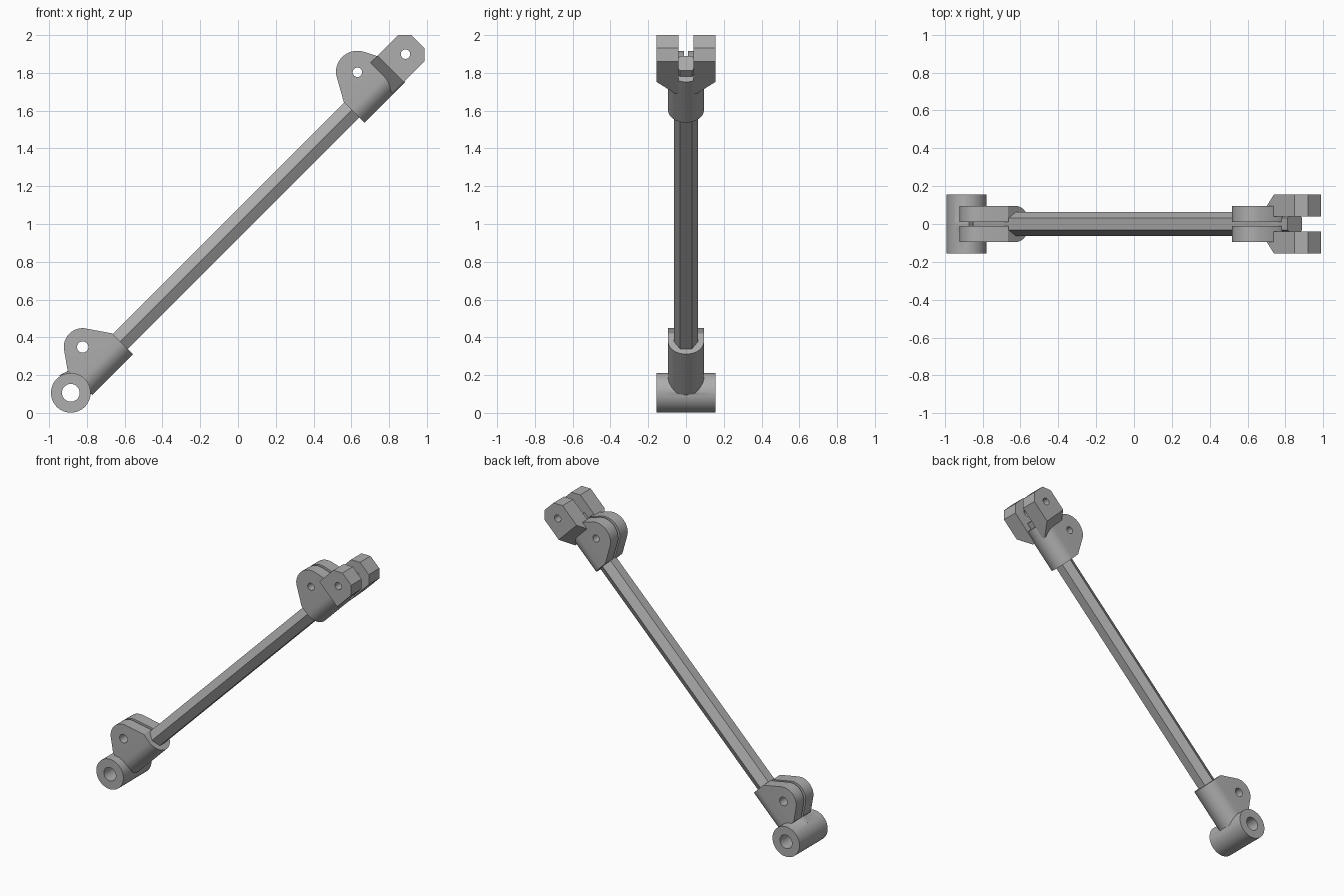
import bpy, bmesh, math
from mathutils import Matrix, Vector

cube = bpy.data.objects.get("Cube")
if cube:
    bpy.data.objects.remove(cube, do_unlink=True)

steel = bpy.data.materials.new("plain_grey_metal")
steel.use_nodes = True
GREY = (0.42, 0.42, 0.42, 1)
steel.diffuse_color = GREY
steel.node_tree.nodes["Principled BSDF"].inputs["Base Color"].default_value = GREY

# Parts are built along local X (the rod axis), then tilted up by 45 degrees
TILT = Matrix.Rotation(math.radians(-45), 4, "Y") @ Matrix.Translation((0, 0, 0.708))
AXES = {  # extrusion axis -> mapping of (a, b, depth) to local coordinates
    "X": lambda a, b, d: Vector((d, a, b)),
    "Y": lambda a, b, d: Vector((a, d, b)),
    "Z": lambda a, b, d: Vector((a, b, d)),
}


def prism(name, points, axis, lo, hi, scale=1.0):
    """Extrude a closed outline along an axis, optionally tapering it."""
    bm = bmesh.new()
    place = AXES[axis]
    near = [bm.verts.new(place(a, b, lo)) for a, b in points]
    far = [bm.verts.new(place(a * scale, b * scale, hi)) for a, b in points]
    bm.faces.new(near)
    bm.faces.new(far[::-1])
    for i in range(len(points)):
        j = (i + 1) % len(points)
        bm.faces.new((near[i], far[i], far[j], near[j]))
    bmesh.ops.recalc_face_normals(bm, faces=bm.faces)
    mesh = bpy.data.meshes.new(name)
    bm.to_mesh(mesh)
    bm.free()
    mesh.materials.append(steel)
    obj = bpy.data.objects.new(name, mesh)
    bpy.context.collection.objects.link(obj)
    return obj


def arc(cx, cz, r, start, end, n, squash=1.0):
    angles = [math.radians(start + (end - start) * i / n) for i in range(n + 1)]
    return [(cx + r * math.cos(t), cz + squash * r * math.sin(t)) for t in angles]


def circle(cx, cz, r, n=32, squash=1.0):
    return arc(cx, cz, r, 0, 360, n, squash)[:-1]


def combine(obj, cutter, operation="DIFFERENCE"):
    """Apply a boolean and discard its helper."""
    cutter.hide_render = True
    mod = obj.modifiers.new("cut", "BOOLEAN")
    mod.operation, mod.object, mod.solver = operation, cutter, "EXACT"
    bpy.context.view_layer.objects.active = obj
    bpy.ops.object.modifier_apply(modifier=mod.name)
    bpy.data.objects.remove(cutter, do_unlink=True)


def finish(obj):
    obj.data.transform(TILT)
    obj.data.shade_smooth()
    obj.data.set_sharp_from_angle(angle=math.radians(30))


# Hexagonal rod, poking out between the fork prongs
finish(prism("hex_rod", circle(0, 0, 0.064, 6), "X", -0.44, 1.91))


# Split clamps: round underneath, two pierced ears above
def clamp(name, start, way, ear_r, hole_r):
    ear = (0.162, 0.12)
    outline = [(0, -0.12), (0, 0.06)] + arc(*ear, ear_r, 140, 30, 12) + [(0.305, 0.09), (0.305, -0.12)]
    body = prism(name, [(start + way * a, b) for a, b in outline], "Y", -0.2, 0.2)
    section = [(0.095, 0.4), (-0.095, 0.4)] + arc(0, 0, 0.095, 180, 360, 20)
    combine(body, prism("section", section, "X", start - 1, start + 1), "INTERSECT")
    slot = [(-0.01, 0.03), (0.01, 0.03), (0.01, 0.5), (-0.01, 0.5)]
    combine(body, prism("slot", slot, "X", start - 1, start + 1))
    hole = circle(start + way * ear[0], ear[1], hole_r, 20)
    combine(body, prism("hole", hole, "Y", -0.3, 0.3))
    finish(body)


clamp("lower_clamp", -0.173, -1, 0.1, 0.03)
clamp("upper_clamp", 1.56, 1, 0.114, 0.025)

# Cross tube with its bore, and a short flared neck joining it to the clamp
PIVOT = (-0.551, -0.007)
tube = prism("cross_tube", circle(*PIVOT, 0.105, 48), "Y", -0.156, 0.156)
neck = prism("neck", circle(0, 0, 0.13, 32, 0.78), "X", -0.53, -0.45, 0.76)
combine(tube, neck, "UNION")
combine(tube, prism("bore", circle(*PIVOT, 0.047), "Y", -0.3, 0.3))
finish(tube)

# Fork prongs: tapered outward from the clamp, chamfered tips, pin hole
for name, side in (("right_prong", -1), ("left_prong", 1)):
    plan = [(1.775, 0.04), (1.775, 0.06), (1.86, 0.156), (2.065, 0.156), (2.065, 0.04)]
    prong = prism(name, [(a, side * b) for a, b in plan], "Z", -0.2, 0.2)
    shape = [(1.7, -0.09), (2.014, -0.09), (2.064, -0.04), (2.064, 0.056), (2.014, 0.106), (1.7, 0.106)]
    combine(prong, prism("shape", shape, "Y", -0.3, 0.3), "INTERSECT")
    combine(prong, prism("pin_hole", circle(1.97, 0.008, 0.025, 20), "Y", -0.3, 0.3))
    finish(prong)
